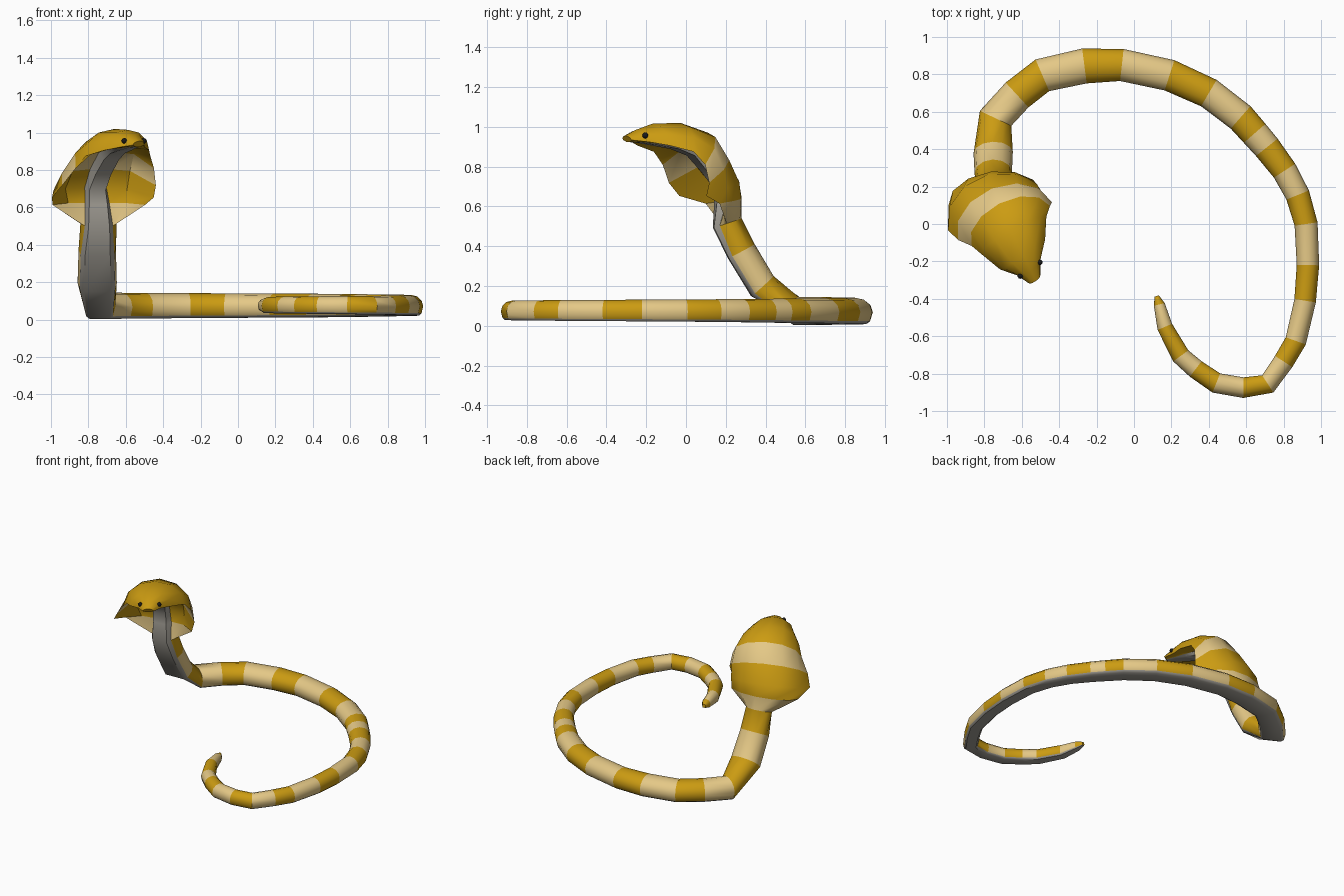
import bpy, bmesh
from math import sin, cos, radians, atan2
from mathutils import Vector

if "Cube" in bpy.data.objects:
    bpy.data.objects.remove(bpy.data.objects["Cube"])


def material(name, rgb):
    m = bpy.data.materials.new(name)
    m.diffuse_color = (*rgb, 1)
    m.use_nodes = True
    m.node_tree.nodes["Principled BSDF"].inputs["Base Color"].default_value = m.diffuse_color
    return m


gold = material("gold", (0.60, 0.33, 0.006))
cream = material("cream", (0.78, 0.58, 0.24))
grey = material("belly_grey", (0.36, 0.34, 0.30))
black = material("eye_black", (0.01, 0.01, 0.01))


def place(ring, u, n):
    """Point of a ring: u sideways, n toward the back, from the spine point."""
    x, y, z, yaw, pitch = ring[:5]
    f = Vector((sin(yaw), -cos(yaw), 0))
    side = Vector((cos(yaw), sin(yaw), 0))
    dorsal = -f * sin(pitch) + Vector((0, 0, cos(pitch)))
    return Vector((x, y, z)) + side * u + dorsal * n


def arc(ring, deg):
    """Point on the arched back of a ring."""
    w, h = ring[5:7]
    t = radians(deg)
    return place(ring, w * sin(t), -h * (1 - cos(t)))


def section(ring):
    """Arched back, thin hollowed wings and a raised belly strip."""
    w, h, i, v, bw = ring[5:10]
    mu, mn = (w + bw) / 2, -(h + i) / 2 + max(0, 0.4 * (h - i))
    pts = [arc(ring, d) for d in (-90, -60, -30, 0, 30, 60, 90)]
    under = [(mu, mn), (bw, -i), (bw * 0.75, -v)]
    pts += [place(ring, u, n) for u, n in under]
    pts += [place(ring, -u, n) for u, n in reversed(under)]
    return pts


# Head, hood and neck: spine x, y, z, yaw, pitch, half width, wing drop,
# hollow depth, belly depth, belly half width
upper = [
    (-0.525, -0.305, 0.955, 35, -30, 0.038, 0.025, 0.033, 0.036, 0.02),
    (-0.55, -0.25, 0.985, 35, -20, 0.075, 0.065, 0.067, 0.070, 0.03),
    (-0.59, -0.17, 1.015, 34, -5, 0.145, 0.11, 0.10, 0.108, 0.05),
    (-0.66, -0.03, 1.02, 30, 14, 0.20, 0.15, 0.11, 0.135, 0.06),
    (-0.72, 0.11, 0.97, 27, 40, 0.235, 0.21, 0.10, 0.15, 0.06),
    (-0.76, 0.19, 0.85, 22, 55, 0.27, 0.23, 0.08, 0.13, 0.06),
    (-0.78, 0.265, 0.73, 14, 72, 0.28, 0.25, 0.08, 0.125, 0.06),
    (-0.765, 0.28, 0.64, 8, 80, 0.25, 0.15, 0.09, 0.135, 0.065),
    (-0.75, 0.28, 0.54, 3, 72, 0.097, 0.085, 0.12, 0.15, 0.075),
    (-0.755, 0.345, 0.41, 2, 62, 0.10, 0.08, 0.13, 0.15, 0.09),
    (-0.755, 0.44, 0.25, 2, 48, 0.105, 0.08, 0.13, 0.15, 0.095),
]
rings = [(x, y, z, radians(a), radians(p), *r) for x, y, z, a, p, *r in upper]

# Ground coil: x, y, half width
coil = [
    (-0.74, 0.565, 0.093), (-0.625, 0.69, 0.09), (-0.49, 0.795, 0.092),
    (-0.265, 0.845, 0.094), (-0.065, 0.85, 0.086), (0.19, 0.795, 0.085),
    (0.40, 0.70, 0.082), (0.57, 0.57, 0.08), (0.645, 0.485, 0.077),
    (0.71, 0.41, 0.074), (0.805, 0.285, 0.068), (0.875, 0.155, 0.065),
    (0.92, 0.0, 0.062), (0.93, -0.22, 0.06), (0.915, -0.41, 0.058),
    (0.865, -0.625, 0.057), (0.80, -0.735, 0.055), (0.715, -0.855, 0.055),
    (0.585, -0.875, 0.055), (0.44, -0.85, 0.055), (0.33, -0.775, 0.052),
    (0.25, -0.705, 0.05), (0.165, -0.55, 0.042), (0.135, -0.43, 0.03),
    (0.122, -0.385, 0.012),
]
last = len(coil) - 1
for k, (x, y, w) in enumerate(coil):
    a, b = coil[max(k - 1, 0)], coil[min(k + 1, last)]
    yaw = atan2(a[0] - b[0], b[1] - a[1])
    if k == 0:
        yaw *= 0.6
    s = k / last
    top, bottom = 0.145 - 0.025 * s, 0.004 + 0.034 * s
    if k >= last - 1:
        top, bottom = (0.11, 0.05) if k < last else (0.093, 0.067)
    hgt = top - bottom
    rings.append((x, y, top, yaw, 0.0, w, 0.55 * hgt, 0.9 * hgt, hgt, 0.85 * w))

# Band colours: plain head, striped hood, then alternating along the body
bands = [0, 0, 0, 0, 1, 0, 0, 1]
while len(bands) < len(rings) - 1:
    bands.append(1 - bands[-1])

bm = bmesh.new()
loops = [[bm.verts.new(p) for p in section(r)] for r in rings]
count = len(loops[0])
for band, la, lb in zip(bands, loops, loops[1:]):
    for j in range(count):
        k = (j + 1) % count
        face = bm.faces.new((la[j], la[k], lb[k], lb[j]))
        face.material_index = 2 if j in (8, 9, 10) else band
bm.faces.new(loops[0])
bm.faces.new(loops[-1])
bmesh.ops.recalc_face_normals(bm, faces=bm.faces)
mesh = bpy.data.meshes.new("snake_body")
bm.to_mesh(mesh)
bm.free()
for m in (gold, cream, grey):
    mesh.materials.append(m)
body = bpy.data.objects.new("snake_body", mesh)
bpy.context.collection.objects.link(body)
bpy.context.view_layer.objects.active = body
body.select_set(True)
bpy.ops.object.shade_smooth_by_angle(angle=radians(40))

# Eyes
for name, deg in (("eye_left", -58), ("eye_right", 58)):
    bpy.ops.mesh.primitive_uv_sphere_add(segments=10, ring_count=6, radius=0.015,
                                         location=arc(rings[1], deg))
    eye = bpy.context.object
    eye.name = name
    eye.data.materials.append(black)
    bpy.ops.object.shade_smooth()
